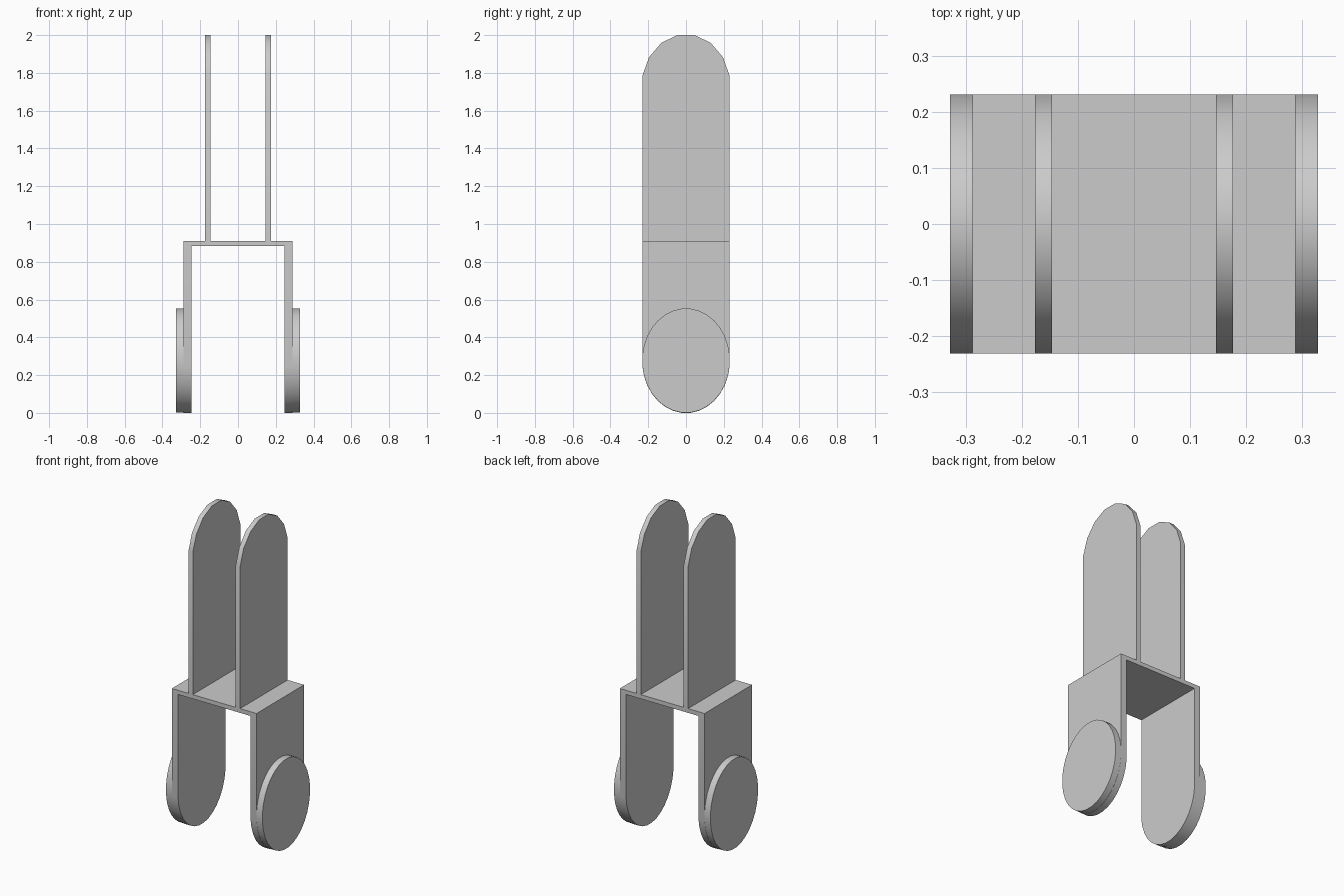
import bpy, bmesh
from math import sin, cos, pi

if "Cube" in bpy.data.objects:
    bpy.data.objects.remove(bpy.data.objects["Cube"])

W = 0.231  # half depth shared by all parts


def ring(cz, rz, n, start, count):
    """Points (y, z) on an oval whose flats touch the extents."""
    k = cos(pi / n)
    pts = []
    for i in range(count):
        a = start + (i + 0.5) * 2 * pi / n
        pts.append((W * cos(a) / k, cz + rz * sin(a) / k))
    return pts


def plate(name, profile, x0, x1):
    """Extrude a y-z profile along x."""
    bm = bmesh.new()
    face = bm.faces.new([bm.verts.new((x0, y, z)) for y, z in profile])
    ext = bmesh.ops.extrude_face_region(bm, geom=[face])
    verts = [v for v in ext["geom"] if isinstance(v, bmesh.types.BMVert)]
    bmesh.ops.translate(bm, verts=verts, vec=(x1 - x0, 0, 0))
    bmesh.ops.recalc_face_normals(bm, faces=bm.faces)
    mesh = bpy.data.meshes.new(name)
    bm.to_mesh(mesh)
    bm.free()
    ob = bpy.data.objects.new(name, mesh)
    bpy.context.collection.objects.link(ob)
    bpy.ops.object.select_all(action='DESELECT')
    ob.select_set(True)
    bpy.context.view_layer.objects.active = ob
    bpy.ops.object.shade_smooth_by_angle(angle=pi / 6)
    return ob


# Profiles: round-topped plate, round-bottomed leg, full oval disc
upper = ring(1.73, 0.27, 16, 0, 8) + [(-W, 0.908), (W, 0.908)]
leg = ring(0.275, 0.275, 32, pi, 16) + [(W, 0.91), (-W, 0.91)]
disc = ring(0.277, 0.275, 32, 0, 32)

# Mirrored pairs
for side, s in (("left", -1), ("right", 1)):
    plate("upper_plate_" + side, upper, s * 0.146, s * 0.176)
    plate("leg_" + side, leg, s * 0.247, s * 0.288)
    plate("foot_disc_" + side, disc, s * 0.288, s * 0.328)

# Bridge joining the legs
plate("bridge", [(-W, 0.884), (W, 0.884), (W, 0.91), (-W, 0.91)], -0.247, 0.247)
